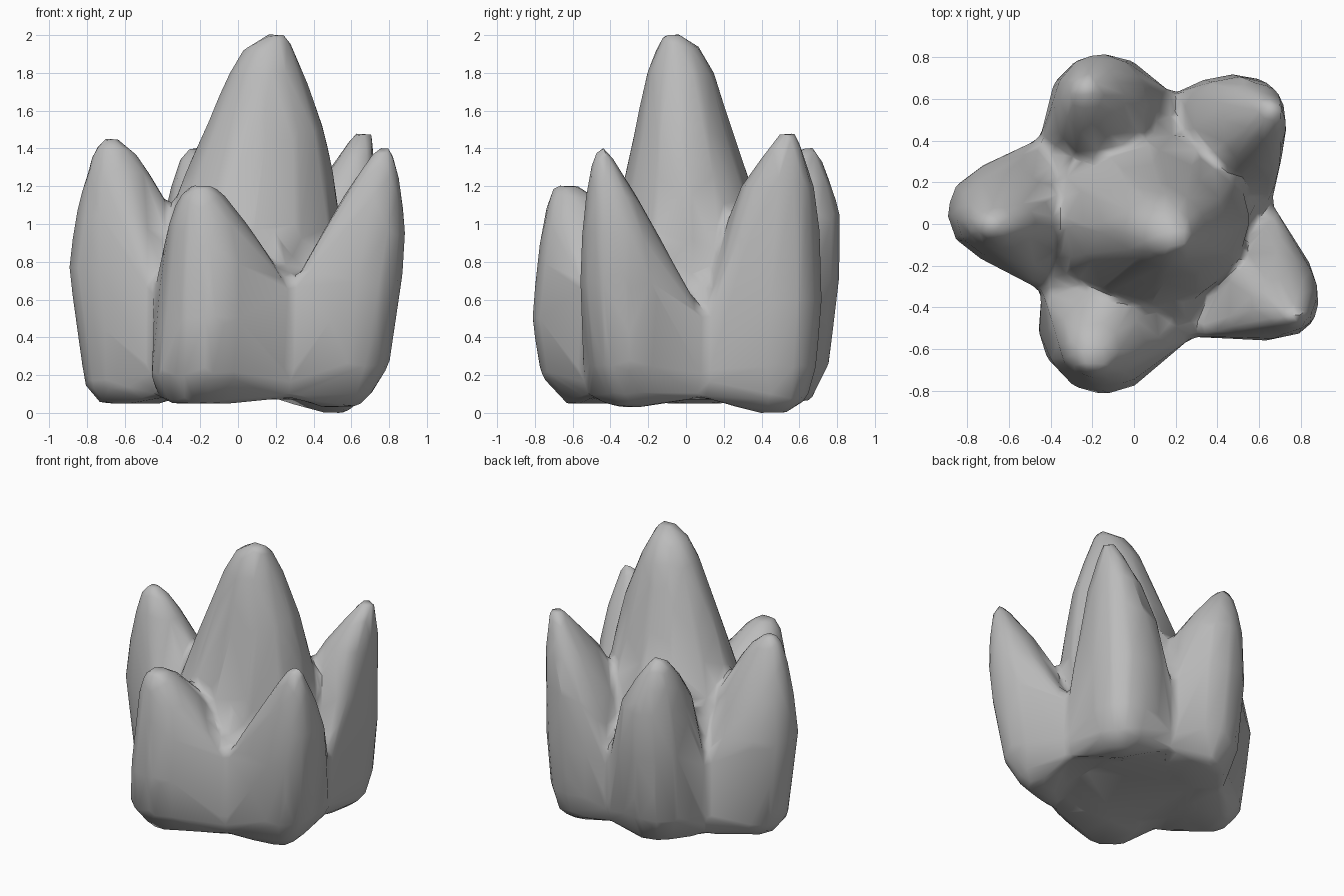
import bpy, bmesh, math

cube = bpy.data.objects.get("Cube")
if cube:
    bpy.data.objects.remove(cube, do_unlink=True)

stone = bpy.data.materials.new("grey stone")
stone.use_nodes = True
GREY = (0.5, 0.5, 0.5, 1)
stone.diffuse_color = GREY
stone.node_tree.nodes["Principled BSDF"].inputs["Base Color"].default_value = GREY

SIDES = 12


def add_hull(bm, points):
    """Wrap a closed convex skin around points."""
    verts = [bm.verts.new(p) for p in points]
    result = bmesh.ops.convex_hull(bm, input=verts)
    spare = set(result["geom_interior"]) | set(result["geom_unused"])
    bmesh.ops.delete(bm, geom=[v for v in spare if isinstance(v, bmesh.types.BMVert)],
                     context='VERTS')


def spike_ring(row, power):
    """Rounded ring from height, x min, x max, y min, y max; low power is boxier."""
    z, x0, x1, y0, y1 = row
    ring = []
    for i in range(SIDES):
        a = math.tau * i / SIDES
        c, s = [math.copysign(abs(f) ** power, f) for f in (math.cos(a), math.sin(a))]
        ring.append(((x0 + x1 + (x1 - x0) * c) / 2, (y0 + y1 + (y1 - y0) * s) / 2, z))
    return ring


# Spike profiles from base to tip
tall_centre = [(.07, -.4, .45, -.4, .45), (.5, -.44, .54, -.42, .48),
               (.9, -.42, .56, -.4, .45), (1.2, -.31, .52, -.32, .33),
               (1.5, -.18, .46, -.27, .24), (1.8, -.05, .35, -.21, .15),
               (1.93, .03, .29, -.16, .08), (2.005, .15, .26, -.12, -.02)]
right_spike = [(.05, -.73, -.4, -.1, .2), (.14, -.81, -.35, -.18, .28),
               (.45, -.85, -.3, -.2, .31), (.77, -.9, -.25, -.2, .31),
               (1.05, -.86, -.34, -.17, .24), (1.28, -.8, -.47, -.12, .13),
               (1.4, -.76, -.56, -.08, .07), (1.455, -.72, -.64, -.04, .03)]
front_spike = [(.05, -.37, 0, -.64, -.3), (.2, -.46, .12, -.77, -.25),
               (.5, -.43, .14, -.82, -.22), (.8, -.4, .12, -.79, -.24),
               (1, -.37, .05, -.76, -.34), (1.14, -.32, -.06, -.73, -.47),
               (1.205, -.25, -.13, -.7, -.57)]
left_front_spike = [(.03, .45, .63, -.38, -.24), (.1, .36, .71, -.44, -.12),
                    (.25, .35, .8, -.51, -.08), (.7, .4, .87, -.56, -.08),
                    (.95, .46, .89, -.55, -.16), (1.15, .56, .87, -.53, -.26),
                    (1.32, .67, .84, -.5, -.37), (1.4, .73, .82, -.47, -.42)]
left_back_spike = [(0, .44, .57, .38, .53), (.07, .3, .66, .25, .64),
                   (.25, .23, .71, .2, .69), (.6, .22, .73, .18, .72),
                   (.95, .28, .73, .2, .71), (1.2, .42, .73, .29, .68),
                   (1.38, .55, .72, .42, .62), (1.485, .62, .71, .5, .58)]
back_spike = [(.06, -.3, .06, .32, .66), (.25, -.4, .13, .25, .76),
              (.75, -.42, .13, .25, .82), (1.05, -.39, .07, .3, .82),
              (1.22, -.35, -.04, .42, .77), (1.34, -.31, -.13, .53, .72),
              (1.405, -.27, -.18, .61, .68)]

# Valleys between neighbouring spikes, in order round the cluster: x, y, top
valleys = [(-.44, -.32, .65), (.28, -.54, .67), (.66, .1, .5), (.19, .62, .55),
           (-.45, .41, .6)]
outer_spikes = [(front_spike, 1), (left_front_spike, .85), (left_back_spike, .8),
                (back_spike, 1), (right_spike, 1)]

bm = bmesh.new()
# Tall centre and the shared base that fills the cluster out to its valleys
add_hull(bm, [p for row in tall_centre for p in spike_ring(row, 1)])
add_hull(bm, [(x * s, y * s, z) for x, y, top in valleys
              for z, s in ((.08, .95), (.18, 1), (top, 1), (.85, .78), (1.05, .58))])
# Outer spikes flare at the foot to meet the valleys on either side
for i, (rows, power) in enumerate(outer_spikes):
    points = [p for row in rows for p in spike_ring(row, power)]
    for x, y, top in (valleys[i], valleys[(i + 1) % len(valleys)]):
        points += [(x * .95, y * .95, .08), (x, y, .18), (x, y, top)]
    add_hull(bm, points)
mesh = bpy.data.meshes.new("spike_cluster")
bm.to_mesh(mesh)
bm.free()
mesh.materials.append(stone)
cluster = bpy.data.objects.new("spike_cluster", mesh)
bpy.context.collection.objects.link(cluster)

# Fuse the spikes, soften the valleys, then reduce to broad facets
fuse = cluster.modifiers.new("fuse", 'REMESH')
fuse.mode = 'VOXEL'
fuse.voxel_size = 0.025
soften = cluster.modifiers.new("soften", 'SMOOTH')
soften.factor = 0.5
soften.iterations = 8
facet = cluster.modifiers.new("facet", 'DECIMATE')
facet.ratio = 0.03
graph = bpy.context.evaluated_depsgraph_get()
fused = bpy.data.meshes.new_from_object(cluster.evaluated_get(graph))
cluster.modifiers.clear()
cluster.data = fused
fused.materials.clear()
fused.materials.append(stone)
bpy.context.view_layer.objects.active = cluster
cluster.select_set(True)
bpy.ops.object.shade_smooth_by_angle(angle=math.radians(60))
